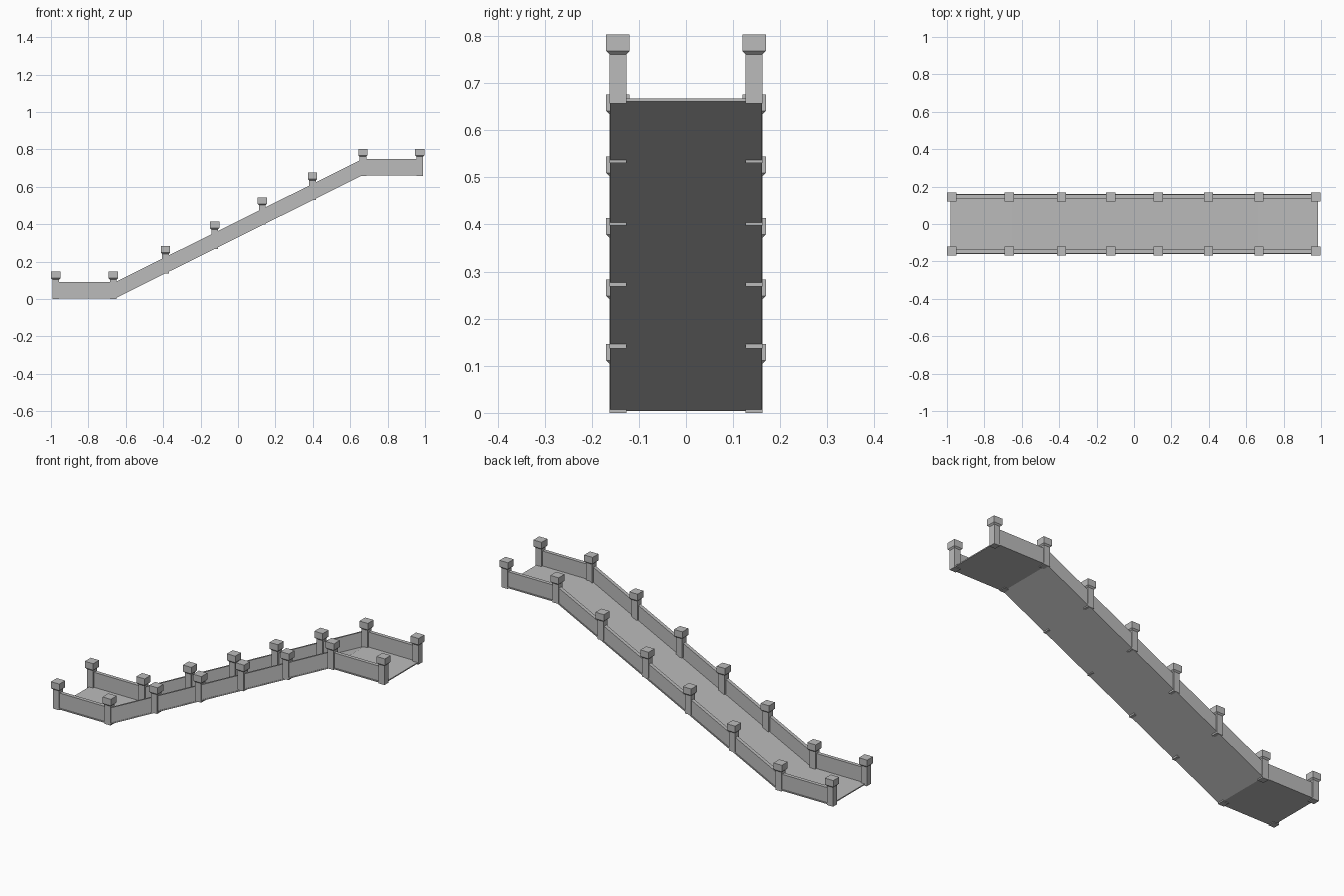
import bpy
import bmesh

cube = bpy.data.objects.get("Cube")
if cube:
    bpy.data.objects.remove(cube, do_unlink=True)

stone = bpy.data.materials.new("grey stone")
stone.use_nodes = True
grey = (0.5, 0.5, 0.5, 1)
stone.diffuse_color = grey
stone.node_tree.nodes["Principled BSDF"].inputs["Base Color"].default_value = grey

# Walking line of the ramp: lower landing, slope, upper landing
PATH = [(-0.98, 0.004), (-0.655, 0.004), (0.665, 0.661), (0.985, 0.661)]
POSTS = [(-0.975, 0), (-0.667, 0), (-0.388, 0.137), (-0.125, 0.268),
         (0.13, 0.398), (0.398, 0.53), (0.668, 0.657), (0.972, 0.657)]


def finish(name, bm):
    bmesh.ops.recalc_face_normals(bm, faces=bm.faces)
    mesh = bpy.data.meshes.new(name)
    bm.to_mesh(mesh)
    bm.free()
    mesh.materials.append(stone)
    bpy.context.collection.objects.link(bpy.data.objects.new(name, mesh))


def loft(name, rings):
    """Closed solid through a list of four-cornered rings."""
    bm = bmesh.new()
    rings = [[bm.verts.new(p) for p in ring] for ring in rings]
    for a, b in zip(rings, rings[1:]):
        for i in range(4):
            j = (i + 1) % 4
            bm.faces.new((a[i], a[j], b[j], b[i]))
    bm.faces.new(rings[0])
    bm.faces.new(rings[-1])
    finish(name, bm)


def strip(name, y0, y1, low, high):
    """Bar that follows the walking line."""
    loft(name, [[(x, y0, z + low), (x, y1, z + low),
                 (x, y1, z + high), (x, y0, z + high)] for x, z in PATH])


def stack(name, x, y, levels):
    """Square column from (half width, height) levels."""
    loft(name, [[(x - r, y - r, z), (x + r, y - r, z),
                 (x + r, y + r, z), (x - r, y + r, z)] for r, z in levels])


# Deck
strip("deck", -0.161, 0.161, 0, 0.006)

for side, s in (("left", 1), ("right", -1)):
    # Low side wall
    strip(side + "_wall", s * 0.137, s * 0.157, 0.004, 0.087)
    # Posts with caps that taper in underneath
    for n, (x, z) in enumerate(POSTS, 1):
        y = s * 0.1445
        stack(f"{side}_post_{n}", x, y, [(0.018, z), (0.018, z + 0.108)])
        stack(f"{side}_cap_{n}", x, y, [(0.018, z + 0.104), (0.025, z + 0.111),
                                        (0.025, z + 0.146)])
